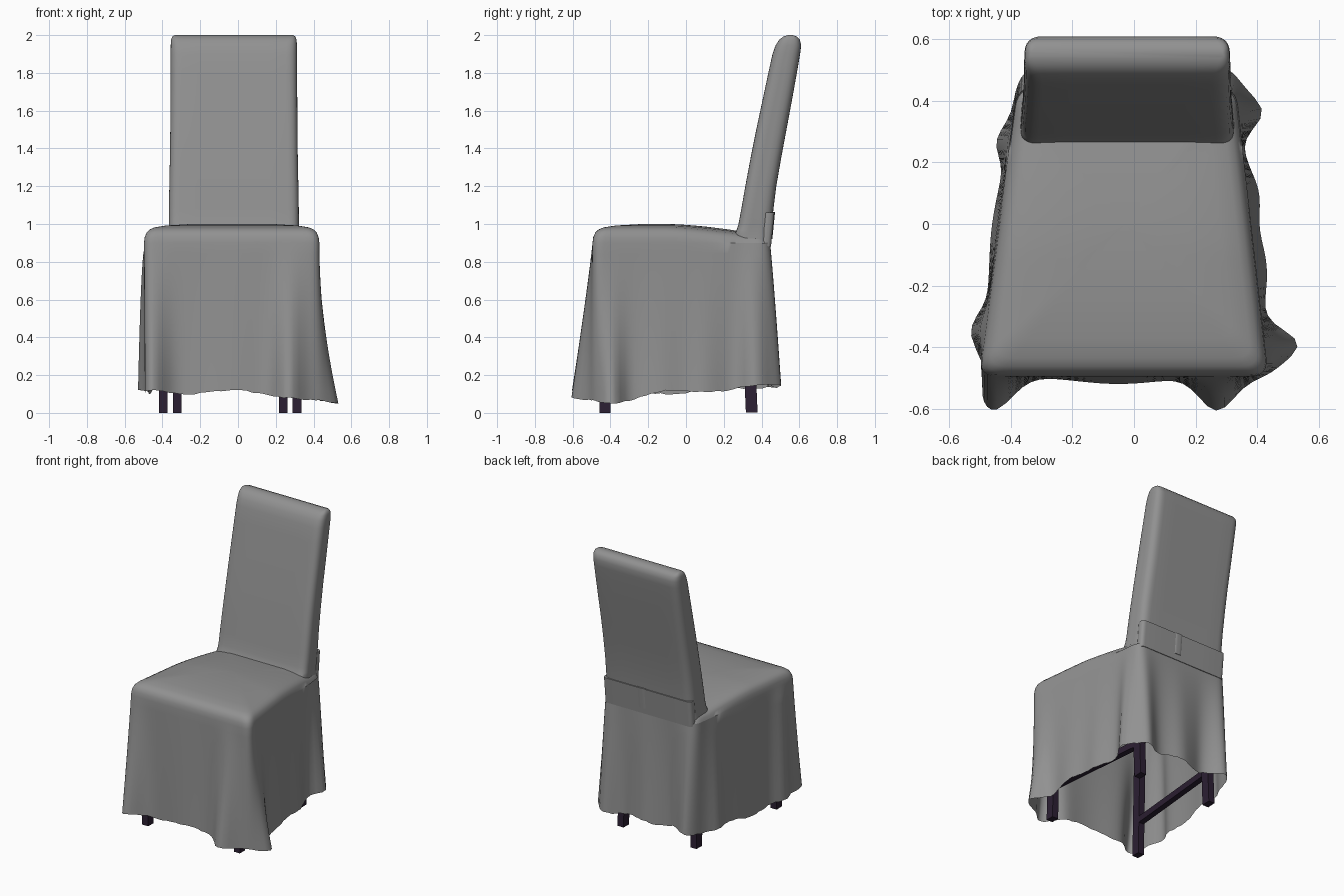
import bpy, math, random
from mathutils import Vector

random.seed(4)
cube = bpy.data.objects.get("Cube")
if cube:
    bpy.data.objects.remove(cube)


def material(name, rgb):
    m = bpy.data.materials.new(name)
    m.use_nodes = True
    m.diffuse_color = (*rgb, 1)
    bsdf = next(n for n in m.node_tree.nodes if n.type == 'BSDF_PRINCIPLED')
    bsdf.inputs["Base Color"].default_value = (*rgb, 1)
    bsdf.inputs["Roughness"].default_value = 0.8
    return m


FABRIC = material("grey fabric", (0.285, 0.285, 0.285))
WOOD = material("dark wood", (0.025, 0.014, 0.033))


def outline(corners, r, arc=6, side=30):
    """Closed convex outline with rounded corners and evenly divided sides."""
    pts, n = [], len(corners)
    cs = [Vector(c) for c in corners]
    for i, c in enumerate(cs):
        a = c + (cs[i - 1] - c).normalized() * r
        b = c + (cs[(i + 1) % n] - c).normalized() * r
        nxt = cs[(i + 1) % n] + (c - cs[(i + 1) % n]).normalized() * r
        for k in range(arc):
            t = k / arc
            pts.append(a * (1 - t) ** 2 + c * 2 * t * (1 - t) + b * t * t)
        pts += [b.lerp(nxt, k / side) for k in range(side)]
    return pts


def loft(name, rings, mat, cap_start=True, cap_end=True, angle=50):
    """Skin a stack of equal-length rings."""
    n = len(rings[0])
    faces = [(i * n + j, i * n + (j + 1) % n, (i + 1) * n + (j + 1) % n, (i + 1) * n + j)
             for i in range(len(rings) - 1) for j in range(n)]
    if cap_start:
        faces.append(tuple(reversed(range(n))))
    if cap_end:
        faces.append(tuple(range((len(rings) - 1) * n, len(rings) * n)))
    me = bpy.data.meshes.new(name)
    me.from_pydata([tuple(p) for ring in rings for p in ring], [], faces)
    me.materials.append(mat)
    ob = bpy.data.objects.new(name, me)
    bpy.context.collection.objects.link(ob)
    bpy.ops.object.select_all(action='DESELECT')
    ob.select_set(True)
    bpy.context.view_layer.objects.active = ob
    bpy.ops.object.shade_smooth_by_angle(angle=math.radians(angle))


def bump(p, x, y, w):
    return math.exp(-((p.x - x) ** 2 + (p.y - y) ** 2) / (w * w))


# Seat cover and skirt: one cloth sheet, open at the bottom
base = outline([(-0.505, -0.495), (0.437, -0.495), (0.33, 0.445), (-0.38, 0.445)], 0.06)
FOLDS = [  # position, push, width, how late the fold opens towards the hem
    (0.27, -0.49, 0.00, -0.11, 0.08, 1.1), (0.43, -0.40, 0.105, 0.01, 0.07, 1.8),
    (-0.46, -0.49, 0.0, -0.11, 0.09, 1.1),
    (-0.49, -0.34, -0.045, 0.0, 0.07, 0.4), (-0.48, -0.42, 0.02, 0.0, 0.04, 0.7),
    (0.34, 0.35, 0.075, 0.01, 0.06, 0.9), (-0.40, 0.27, -0.04, 0.0, 0.07, 0.7),
    (0.28, 0.44, 0.01, 0.06, 0.07, 0.9), (-0.33, 0.44, 0.0, 0.06, 0.07, 0.9),
    (0.40, -0.13, 0.035, 0.0, 0.14, 1.4), (0.37, 0.1, 0.035, 0.0, 0.1, 1.4),
    (-0.05, -0.49, 0.0, -0.025, 0.2, 1.0), (-0.43, 0.0, -0.022, 0.0, 0.2, 0.7),
    (0.0, 0.44, 0.0, 0.035, 0.1, 1.0), (-0.18, 0.44, 0.0, -0.015, 0.06, 1.0)]
jag = [random.uniform(-0.004, 0.004) for _ in base]


def cloth_point(p, i, t):
    q = p.copy()
    for x, y, dx, dy, w, late in FOLDS:
        q += Vector((dx, dy)) * bump(p, x, y, w) * t ** late
    hem = 0.11 + 0.08 * max(p.y, 0) - 0.06 * bump(p, 0.45, -0.45, 0.2) + jag[i]
    hem += 0.01 * math.sin(i * 0.37)
    return (q.x, q.y, 0.9 + (hem - 0.9) * t)


rings = [[cloth_point(p, i, 1 - k / 14) for i, p in enumerate(base)] for k in range(15)]
centre = Vector((-0.03, 0.0))
for s, z in ((0.992, 0.93), (0.97, 0.955), (0.935, 0.971), (0.88, 0.982), (0.75, 0.992),
             (0.5, 0.999), (0.25, 1.0), (0.02, 1.0)):
    ring = []
    for p in base:
        q = centre + (p - centre) * s
        ring.append((q.x, q.y, z - 0.038 * max(0, min(1, (q.y + 0.1) / 0.4)) ** 1.5))
    rings.append(ring)
loft("seat_cover_and_skirt", rings, FABRIC, cap_start=False, angle=60)

# Reclined padded backrest, narrower behind: z, front y, back y, side inset
BACK = [(0.89, 0.29, 0.444, -0.004), (0.94, 0.255, 0.447, -0.002), (0.965, 0.267, 0.45, 0.0),
        (1.0, 0.278, 0.455, 0.0), (1.08, 0.293, 0.463, 0.0), (1.2, 0.314, 0.478, 0.002),
        (1.35, 0.342, 0.504, 0.005), (1.5, 0.372, 0.532, 0.007), (1.65, 0.404, 0.56, 0.009),
        (1.8, 0.436, 0.587, 0.011), (1.9, 0.458, 0.604, 0.012), (1.945, 0.474, 0.61, 0.013),
        (1.975, 0.493, 0.603, 0.016), (1.992, 0.515, 0.588, 0.022), (2.0, 0.54, 0.565, 0.034)]
rings = []
for z, f, b, s in BACK:
    l, r = -0.37 + s, 0.326 - s
    taper = 0.012 * min(1, max(0, (2 - z) * 2))
    rad = min(0.06, (b - f) * 0.42)
    rings.append([(p.x, p.y, z) for p in outline(
        [(l, f), (r, f), (r - taper, b), (l + taper, b)], rad, side=6)])
loft("backrest", rings, FABRIC)


def band(name, x0, x1, z0, z1, y0):
    """Thin cloth strip lying on the rear of the backrest."""
    rings = []
    for k in range(5):
        z = z0 + (z1 - z0) * k / 4
        y = y0 + 0.1 * (z - z0)
        rings.append([(p.x, p.y, z) for p in outline(
            [(x0, y - 0.06), (x1, y - 0.06), (x1, y), (x0, y)], 0.03, side=4)])
    loft(name, rings, FABRIC)


band("rear_band", -0.361, 0.317, 0.88, 1.06, 0.45)
band("rear_band_overlap", -0.02, 0.06, 0.92, 1.063, 0.457)


# Wooden frame
def bar(name, a, b, w, depth):
    a, b = Vector(a), Vector(b)
    d = (b - a).normalized()
    u = Vector((w, 0, 0))
    v = d.cross(u).normalized() * depth
    ring = [-u - v, u - v, u + v, v - u]
    loft(name, [[a + o for o in ring], [b + o for o in ring]], WOOD, angle=20)


for side, xf, xb in (("right", -0.395, -0.322), ("left", 0.312, 0.24)):
    bar("front_leg_" + side, (xf, -0.43, 0), (xf, -0.41, 0.88), 0.023, 0.029)
    bar("back_leg_" + side, (xb, 0.348, 0.002), (xb, 0.31, 0.88), 0.023, 0.031)
    bar("side_stretcher_" + side, (xf, -0.43, 0.24), (xb, 0.34, 0.24), 0.02, 0.022)
